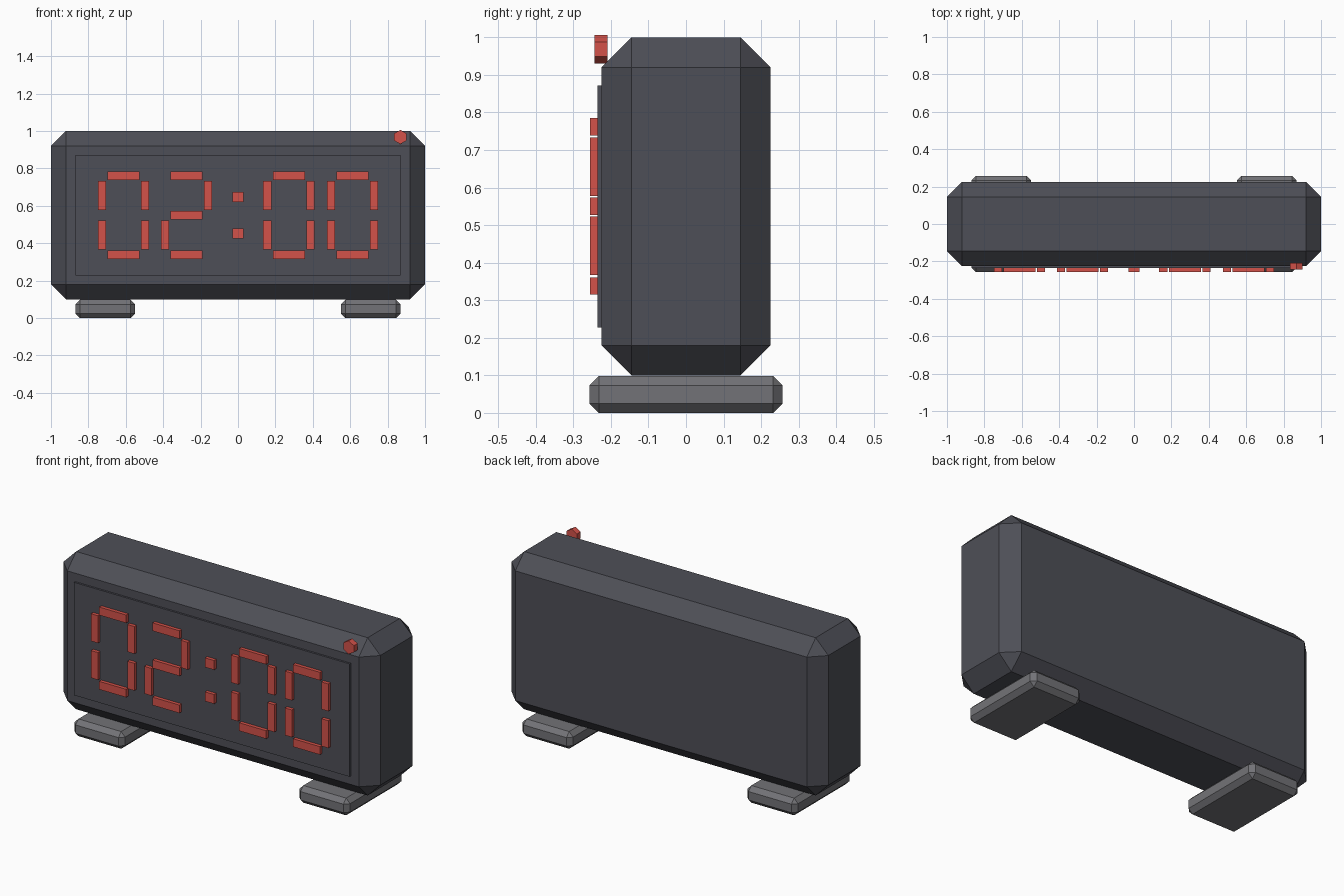
import bpy, bmesh, math
from mathutils import Matrix, Vector

old = bpy.data.objects.get("Cube")
if old:
    bpy.data.objects.remove(old, do_unlink=True)


def material(name, rgb):
    m = bpy.data.materials.new(name)
    m.use_nodes = True
    color = (*rgb, 1)
    m.diffuse_color = color
    m.node_tree.nodes["Principled BSDF"].inputs["Base Color"].default_value = color
    return m


CASE = material("charcoal plastic", (0.076, 0.078, 0.095))
FOOT = material("grey rubber", (0.171, 0.171, 0.184))
RED = material("red light", (0.658, 0.084, 0.067))


def finish(name, bm, mat):
    mesh = bpy.data.meshes.new(name)
    bm.to_mesh(mesh)
    bm.free()
    mesh.materials.append(mat)
    obj = bpy.data.objects.new(name, mesh)
    bpy.context.collection.objects.link(obj)
    return obj


def box(name, center, size, mat, chamfer=0):
    bm = bmesh.new()
    bmesh.ops.create_cube(bm, size=1)
    bmesh.ops.scale(bm, vec=Vector(size), verts=bm.verts)
    if chamfer:
        bmesh.ops.bevel(bm, geom=list(bm.edges), offset=chamfer, segments=1,
                        affect='EDGES')
    obj = finish(name, bm, mat)
    obj.location = center
    return obj


# Chamfered case and raised display panel
box("case", (0, 0, 0.55), (2, 0.45, 0.9), CASE, 0.08)
box("display_panel", (0, -0.228, 0.55), (1.74, 0.016, 0.644), CASE)

# Feet
for side, x in (("right", -0.71), ("left", 0.71)):
    box(side + "_foot", (x, 0, 0.049), (0.32, 0.514, 0.098), FOOT, 0.025)

# Seven-segment digits: offset from digit centre and whether the bar is upright
DEPTH, FRONT, MID = 0.022, -0.245, 0.55
SEGMENTS = {
    "top": (0, 0.212, False), "middle": (0, 0, False), "bottom": (0, -0.212, False),
    "upper_left": (-0.115, 0.105, True), "upper_right": (0.115, 0.105, True),
    "lower_left": (-0.115, -0.105, True), "lower_right": (0.115, -0.105, True),
}
UNLIT = {"0": {"middle"}, "2": {"upper_left", "lower_right"}}

for place, (digit, x) in enumerate(zip("0200", (-0.612, -0.275, 0.272, 0.612)), 1):
    for part, (dx, dz, upright) in SEGMENTS.items():
        if part in UNLIT[digit]:
            continue
        size = (0.044, DEPTH, 0.156) if upright else (0.17, DEPTH, 0.046)
        box(f"digit_{place}_{part}", (x + dx, FRONT, MID + dz), size, RED)

# Colon
for name, dz in (("upper", 0.097), ("lower", -0.097)):
    box(name + "_colon_dot", (0, FRONT, MID + dz), (0.057, DEPTH, 0.053), RED)

# Six-sided indicator light, pointing forward
bm = bmesh.new()
bmesh.ops.create_cone(bm, cap_ends=True, segments=6, radius1=0.038,
                      radius2=0.038, depth=0.034)
top = max(v.co.y for v in bm.verts)
if top < 0.0375:  # turn a corner to the top
    bmesh.ops.rotate(bm, matrix=Matrix.Rotation(math.pi / 6, 3, 'Z'), verts=bm.verts)
bmesh.ops.rotate(bm, matrix=Matrix.Rotation(math.pi / 2, 3, 'X'), verts=bm.verts)
indicator = finish("indicator_light", bm, RED)
indicator.location = (0.868, -0.226, 0.968)
